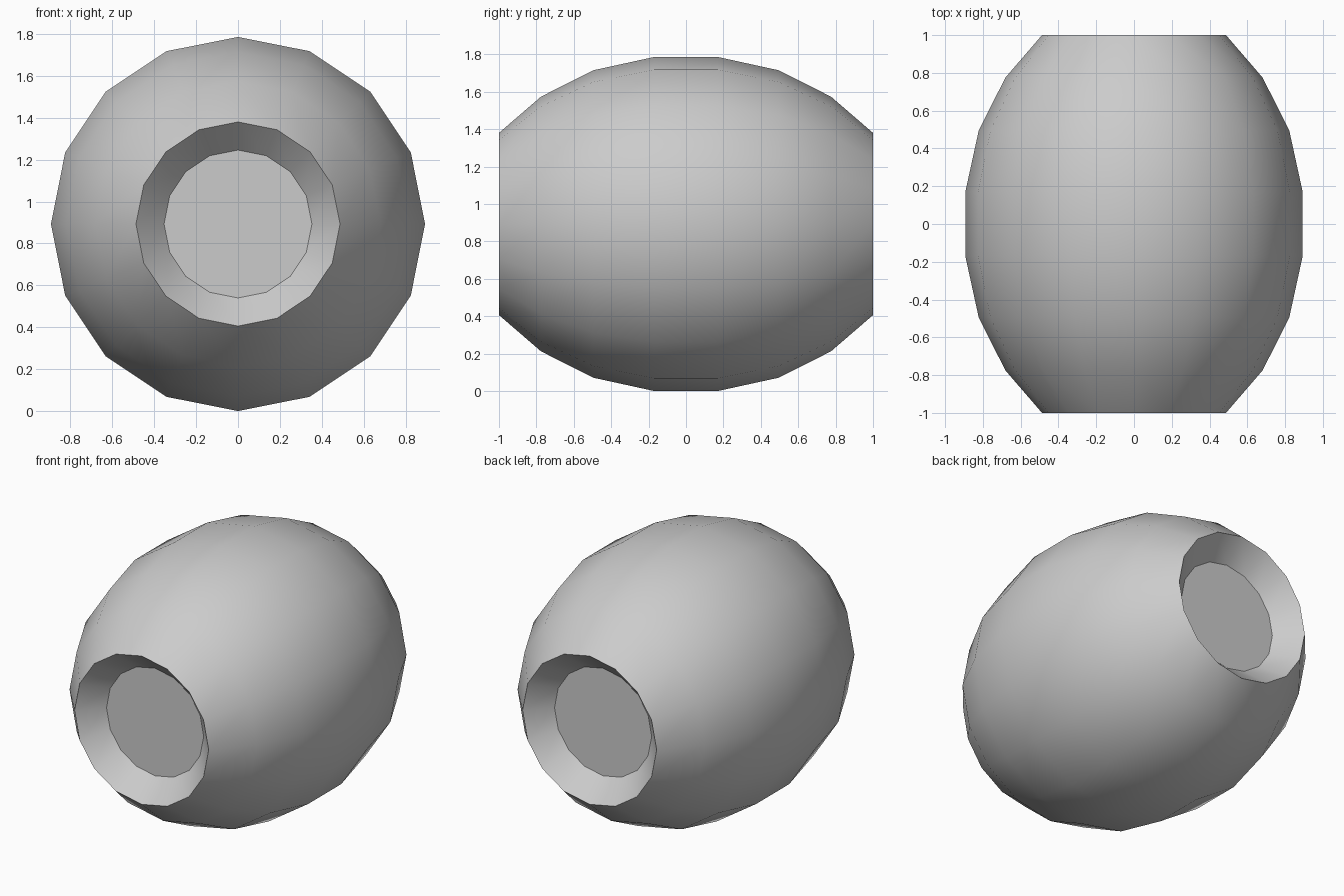
import bpy, bmesh
from math import cos, sin, tau, radians

if "Cube" in bpy.data.objects:
    bpy.data.objects.remove(bpy.data.objects["Cube"])

SIDES = 16
CENTER_Z = 0.893

# Half profile (y, radius): recessed floor, rim, then bulging wall to the middle
half = [(-0.86, 0.353), (-1.0, 0.487), (-0.775, 0.681), (-0.495, 0.822), (-0.17, 0.893)]
profile = half + [(-y, r) for y, r in reversed(half)]

# Barrel body: rings lofted along y
bm = bmesh.new()
rings = [[bm.verts.new((r * cos(tau * i / SIDES), y, CENTER_Z + r * sin(tau * i / SIDES)))
          for i in range(SIDES)] for y, r in profile]
for a, b in zip(rings, rings[1:]):
    for i in range(SIDES):
        j = (i + 1) % SIDES
        bm.faces.new((a[i], a[j], b[j], b[i]))

# Recessed end floors
bm.faces.new(rings[0])
bm.faces.new(rings[-1])
bmesh.ops.recalc_face_normals(bm, faces=bm.faces)

mesh = bpy.data.meshes.new("barrel")
bm.to_mesh(mesh)
bm.free()
barrel = bpy.data.objects.new("barrel", mesh)
bpy.context.collection.objects.link(barrel)

# Smooth wall with sharp rims and floor edges
bpy.context.view_layer.objects.active = barrel
barrel.select_set(True)
bpy.ops.object.shade_smooth_by_angle(angle=radians(30))
